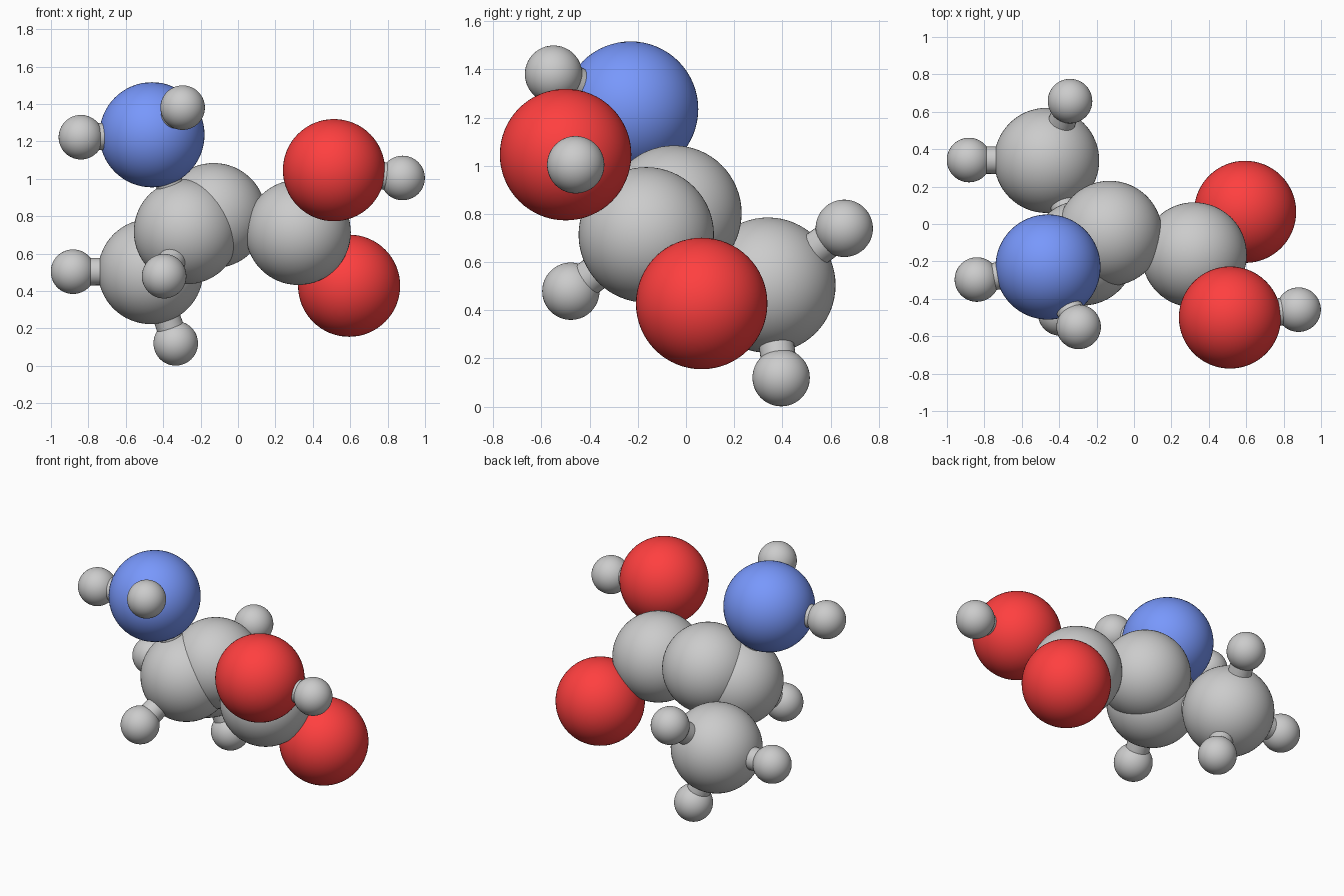
import bpy
from mathutils import Vector

if "Cube" in bpy.data.objects:
    bpy.data.objects.remove(bpy.data.objects["Cube"])

HEAVY, OXY, HYD, STICK = 0.281, 0.273, 0.119, 0.073


def material(name, rgb):
    m = bpy.data.materials.new(name)
    m.diffuse_color = (*rgb, 1)
    m.use_nodes = True
    m.node_tree.nodes["Principled BSDF"].inputs["Base Color"].default_value = m.diffuse_color
    return m


blue = material("blue", (0.188, 0.314, 0.973))
red = material("red", (1.0, 0.05, 0.05))

# Atoms: centre, radius, material
atoms = {
    "nitrogen": ((-0.46, -0.23, 1.235), HEAVY, blue),
    "hydroxyl_oxygen": ((0.513, -0.50, 1.046), OXY, red),
    "carbonyl_oxygen": ((0.594, 0.065, 0.428), OXY, red),
    "acid_carbon": ((0.322, -0.165, 0.713), HEAVY, None),
    "inner_carbon": ((-0.13, -0.05, 0.803), HEAVY, None),
    "centre_carbon": ((-0.276, -0.155, 0.717), HEAVY, None),
    "methyl_carbon": ((-0.467, 0.34, 0.504), HEAVY, None),
    "amine_hydrogen_a": ((-0.84, -0.297, 1.222), HYD, None),
    "amine_hydrogen_b": ((-0.296, -0.55, 1.38), HYD, None),
    "hydroxyl_hydrogen": ((0.88, -0.458, 1.004), HYD, None),
    "methyl_hydrogen_a": ((-0.882, 0.342, 0.503), HYD, None),
    "methyl_hydrogen_b": ((-0.333, 0.395, 0.12), HYD, None),
    "methyl_hydrogen_c": ((-0.342, 0.657, 0.74), HYD, None),
    "centre_hydrogen": ((-0.395, -0.478, 0.479), HYD, None),
}

# Bonds between atoms
bonds = [
    ("nitrogen", "amine_hydrogen_a"), ("nitrogen", "amine_hydrogen_b"),
    ("hydroxyl_oxygen", "hydroxyl_hydrogen"),
    ("methyl_carbon", "methyl_hydrogen_a"),
    ("methyl_carbon", "methyl_hydrogen_b"),
    ("methyl_carbon", "methyl_hydrogen_c"),
    ("centre_carbon", "centre_hydrogen"),
    ("centre_carbon", "methyl_carbon"), ("centre_carbon", "nitrogen"),
    ("centre_carbon", "acid_carbon"), ("acid_carbon", "hydroxyl_oxygen"),
    ("acid_carbon", "carbonyl_oxygen"),
]

for name, (centre, radius, mat) in atoms.items():
    bpy.ops.mesh.primitive_uv_sphere_add(segments=64, ring_count=32,
                                         radius=radius, location=centre)
    ob = bpy.context.object
    ob.name = name
    bpy.ops.object.shade_smooth()
    if mat:
        ob.data.materials.append(mat)

for a, b in bonds:
    p, q = Vector(atoms[a][0]), Vector(atoms[b][0])
    bpy.ops.mesh.primitive_cylinder_add(vertices=32, radius=STICK,
                                        depth=(q - p).length, location=(p + q) / 2)
    ob = bpy.context.object
    ob.name = f"bond_{a}_to_{b}"
    ob.rotation_euler = (q - p).to_track_quat("Z", "Y").to_euler()
    bpy.ops.object.shade_smooth_by_angle()
